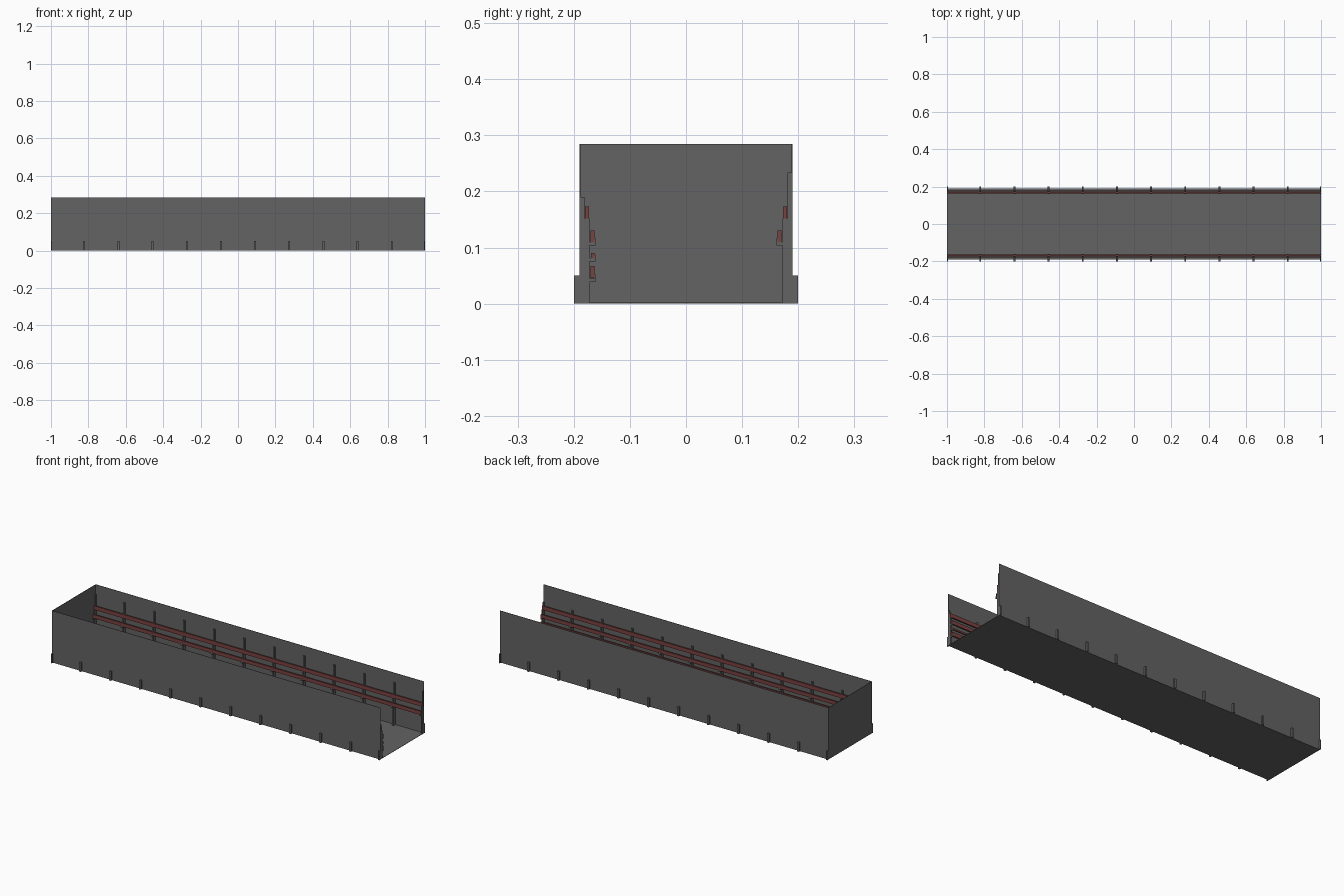
import bpy, bmesh

cube = bpy.data.objects.get("Cube")
if cube:
    bpy.data.objects.remove(cube)


def material(name, rgb):
    m = bpy.data.materials.new(name)
    m.use_nodes = True
    m.diffuse_color = (*rgb, 1)
    bsdf = next(n for n in m.node_tree.nodes if n.type == 'BSDF_PRINCIPLED')
    bsdf.inputs["Base Color"].default_value = (*rgb, 1)
    return m


GREY = material("dark grey", (0.125, 0.125, 0.125))
RED = material("dark red", (0.19, 0.055, 0.052))
WALL_Y = 0.19
HEIGHT = 0.285
SHEET = 0.002


def extrude_profile(name, points, x0, x1, mat):
    """Extrude a closed (y, z) outline from x0 to x1."""
    bm = bmesh.new()
    face = bm.faces.new([bm.verts.new((x0, y, z)) for y, z in points])
    moved = bmesh.ops.extrude_face_region(bm, geom=[face])["geom"]
    verts = [v for v in moved if isinstance(v, bmesh.types.BMVert)]
    bmesh.ops.translate(bm, verts=verts, vec=(x1 - x0, 0, 0))
    bmesh.ops.recalc_face_normals(bm, faces=bm.faces)
    mesh = bpy.data.meshes.new(name)
    bm.to_mesh(mesh)
    bm.free()
    mesh.materials.append(mat)
    ob = bpy.data.objects.new(name, mesh)
    bpy.context.collection.objects.link(ob)
    return ob


def bar(name, y0, y1, z0, z1, x0=-1, x1=1, mat=GREY):
    return extrude_profile(name, [(y0, z0), (y1, z0), (y1, z1), (y0, z1)], x0, x1, mat)


def post_outline(side, hooks, step_z, top_z):
    """Post with an outer foot, inner hooks and a thinner upper part.
    Depth is measured inward from the wall."""
    body, tip, upper = 0.018, 0.029, 0.009
    pts = [(-0.01, 0), (body, 0)]
    for z in hooks:
        pts += [(body, z), (tip, z), (tip, z + 0.013), (tip - 0.002, z + 0.013),
                (tip - 0.002, z + 0.006), (body, z + 0.006)]
    pts += [(body, step_z), (upper, step_z), (upper, top_z),
            (0, top_z), (0, 0.05), (-0.01, 0.05)]
    return [(side * (WALL_Y - d), z) for d, z in pts]


# Open-topped channel, closed at one end
bar("floor", -WALL_Y, WALL_Y, 0, SHEET)
bar("front_wall", -WALL_Y, -WALL_Y + SHEET, 0, HEIGHT)
bar("back_wall", WALL_Y - SHEET, WALL_Y, 0, HEIGHT)
bar("end_wall", -WALL_Y, WALL_Y, 0, HEIGHT, -1, -1 + SHEET)

# Post stations: ten evenly spaced, and a narrow one at each end
stations = [(-0.822 + i * 0.1827, 0.005) for i in range(10)]
stations += [(-0.997, 0.003), (0.997, 0.003)]

# Rails as (inner depth, outer depth, bottom, top)
upper_rail = (0.010, 0.017, 0.152, 0.173)
middle_rail = (0.020, 0.027, 0.110, 0.130)
small_rail = (0.021, 0.027, 0.081, 0.090)
lower_rail = (0.020, 0.027, 0.046, 0.067)
sides = {
    "front": (-1, (0.039, 0.075, 0.104), 0.19,
              (upper_rail, middle_rail, small_rail, lower_rail)),
    "back": (1, (0.104,), 0.234, (upper_rail, middle_rail)),
}

for label, (side, hooks, top_z, rails) in sides.items():
    outline = post_outline(side, hooks, 0.152, top_z)
    for i, (x, half) in enumerate(stations):
        extrude_profile(f"{label}_post_{i + 1}", outline, x - half, x + half, GREY)
    for i, (d0, d1, z0, z1) in enumerate(rails):
        bar(f"{label}_rail_{i + 1}", side * (WALL_Y - d0), side * (WALL_Y - d1),
            z0, z1, -0.998, 0.999, RED)
